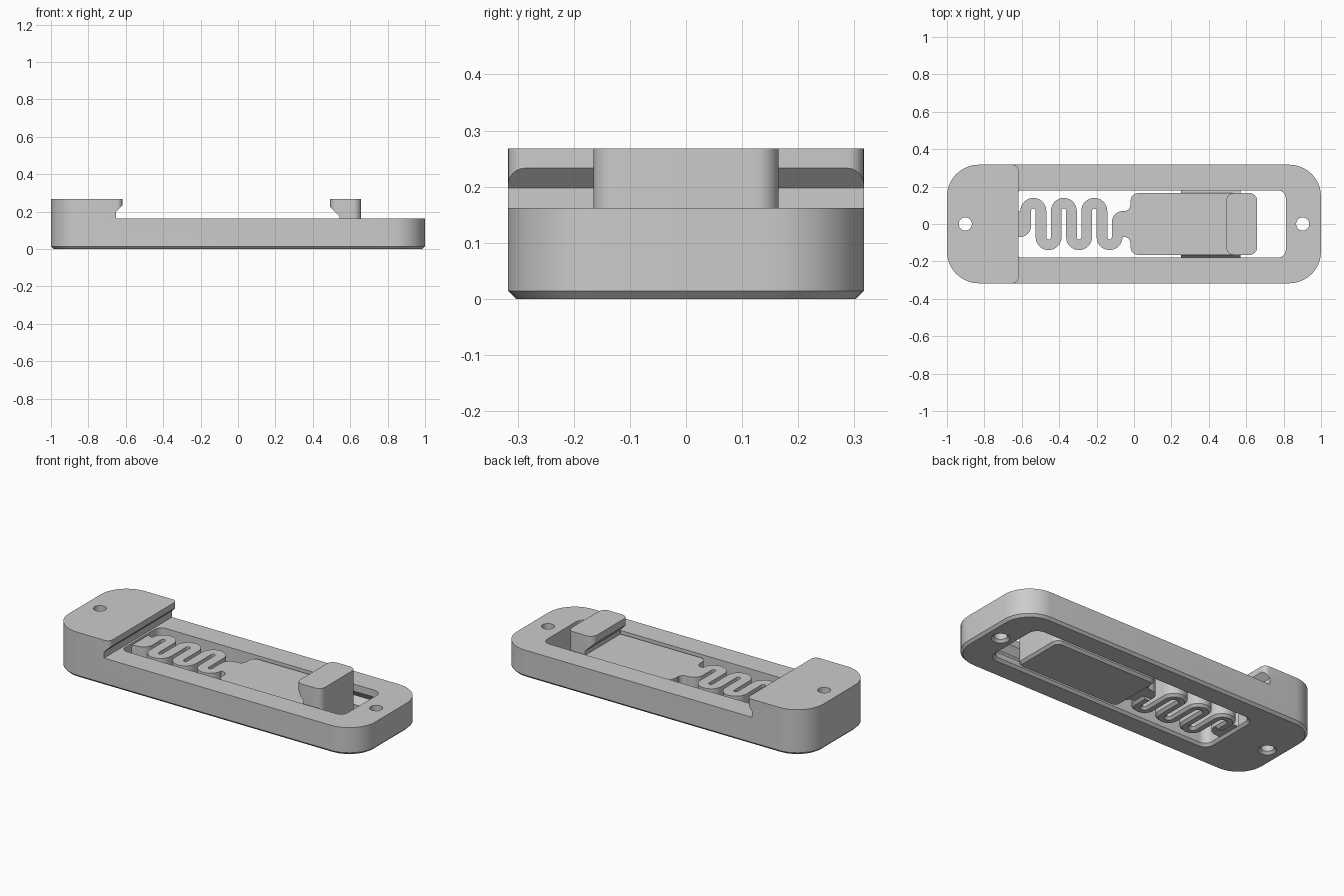
import bpy, bmesh
from math import sin, cos, pi, radians

cube = bpy.data.objects.get("Cube")
if cube:
    bpy.data.objects.remove(cube, do_unlink=True)

grey = bpy.data.materials.new("plain grey")
grey.use_nodes = True
grey.diffuse_color = (0.6, 0.6, 0.6, 1)
grey.node_tree.nodes["Principled BSDF"].inputs["Base Color"].default_value = (0.6, 0.6, 0.6, 1)


def loft(name, rings):
    """Closed solid through rings of equal point count."""
    bm = bmesh.new()
    loops = [[bm.verts.new(p) for p in ring] for ring in rings]
    n = len(loops[0])
    for a, b in zip(loops, loops[1:]):
        for i in range(n):
            j = (i + 1) % n
            bm.faces.new((a[i], a[j], b[j], b[i]))
    bm.faces.new(loops[0][::-1])
    bm.faces.new(loops[-1])
    bmesh.ops.recalc_face_normals(bm, faces=bm.faces)
    mesh = bpy.data.meshes.new(name)
    bm.to_mesh(mesh)
    bm.free()
    obj = bpy.data.objects.new(name, mesh)
    bpy.context.collection.objects.link(obj)
    mesh.materials.append(grey)
    return obj


def arc(cx, cy, r, a0, a1, steps=10):
    return [(cx + r * cos(radians(a0 + (a1 - a0) * i / steps)),
             cy + r * sin(radians(a0 + (a1 - a0) * i / steps))) for i in range(steps + 1)]


def rounded(x0, x1, y, r, z, inset=0.0):
    """Rounded rectangle at height z, shrunk by inset."""
    q, pts = r - inset, []
    for cx, cy, a in ((x1 - r, y - r, 0), (x0 + r, y - r, 90),
                      (x0 + r, r - y, 180), (x1 - r, r - y, 270)):
        pts += [(px, py, z) for px, py in arc(cx, cy, q, a, a + 90)]
    return pts


def plan_prism(name, pts, z0, z1):
    return loft(name, [[(x, y, z) for x, y in pts] for z in (z0, z1)])


def side_prism(name, pts, half):
    return loft(name, [[(x, y, z) for x, z in pts] for y in (-half, half)])


def activate(obj):
    bpy.ops.object.select_all(action='DESELECT')
    obj.select_set(True)
    bpy.context.view_layer.objects.active = obj


def boolean(obj, tool, op='DIFFERENCE'):
    activate(obj)
    mod = obj.modifiers.new("cut", 'BOOLEAN')
    mod.operation, mod.solver, mod.object = op, 'EXACT', tool
    bpy.ops.object.modifier_apply(modifier=mod.name)
    bpy.data.objects.remove(tool, do_unlink=True)


def finish(obj):
    activate(obj)
    bpy.ops.object.shade_smooth_by_angle(angle=radians(30))


DECK, TOP, CH, WIDE = 0.162, 0.268, 0.014, 0.317

# Frame body with chamfered foot
frame = loft("frame", [rounded(-1, 1, WIDE, 0.17, 0, CH),
                       rounded(-1, 1, WIDE, 0.17, CH),
                       rounded(-1, 1, WIDE, 0.17, TOP)])

# Raised end block: lower deck with undercut lip, then rounded lip corners
boolean(frame, side_prism("deck_cutter", [(-0.653, DECK), (-0.653, 0.198), (-0.618, 0.233),
                                          (-0.618, 0.25), (1.1, 0.25), (1.1, DECK)], 0.4))
lip = ([(-0.648, -0.4)] + arc(-0.648, 0.03 - WIDE, 0.03, -90, 0, 6)
       + arc(-0.648, WIDE - 0.03, 0.03, 0, 90, 6) + [(-0.648, 0.4), (1.1, 0.4), (1.1, -0.4)])
boolean(frame, plan_prism("lip_cutter", lip, 0.198, 0.4))

# Window with chamfered lower edge
boolean(frame, loft("window_cutter", [rounded(-0.64, 0.812, 0.18, 0.045, -CH, -2 * CH),
                                      rounded(-0.64, 0.812, 0.18, 0.045, CH),
                                      rounded(-0.64, 0.812, 0.18, 0.045, 0.18)]))

# Screw holes
for x in (-0.902, 0.902):
    boolean(frame, loft("hole_cutter", [[(px, py, z) for px, py in arc(x, 0, r, 0, 350, 35)]
                                        for r, z in ((0.063, -CH), (0.035, CH), (0.035, 0.4))]))

# Guide grooves in both window walls
RAIL = 0.082
for s in (-1, 1):
    boolean(frame, loft("groove_cutter", [[(x, s * 0.16, RAIL - 0.065), (x, s * 0.21, RAIL),
                                           (x, s * 0.16, RAIL + 0.065)] for x in (0.2, 0.77)]))
finish(frame)

# Sliding latch plate
HIGH = 0.15
slider = loft("slider", [rounded(-0.018, 0.658, 0.165, 0.04, 0, CH),
                         rounded(-0.018, 0.658, 0.165, 0.04, CH),
                         rounded(-0.018, 0.658, 0.165, 0.04, HIGH)])

# Hooked latch head
head = loft("latch_head", [rounded(0.493, 0.658, 0.165, 0.04, z) for z in (0.05, TOP)])
boolean(head, side_prism("hook_cutter", [(0.4, 0), (0.543, 0), (0.543, 0.175),
                                         (0.493, 0.225), (0.4, 0.318)], 0.3))
boolean(slider, head, 'UNION')

# Tongues that ride in the grooves
for s in (-1, 1):
    boolean(slider, loft("tongue", [[(x, s * 0.15, RAIL - 0.06), (x, s * 0.195, RAIL),
                                     (x, s * 0.15, RAIL + 0.06)] for x in (0.25, 0.57)]), 'UNION')
finish(slider)

# Meandering spring: centre path with normals, legs joined by half-circle bends
FIRST, PITCH, REACH, HALF = -0.579, 0.0815, 0.07, 0.0285
R = PITCH / 2
path = [((FIRST, 0), (-1, 0))]
for i in range(6):
    cx, up = FIRST + (i + 0.5) * PITCH, 1 if i % 2 == 0 else -1
    for k in range(17):
        a = pi * (1 - k / 16)
        path.append(((cx + R * cos(a), up * (REACH + R * sin(a))),
                     (up * cos(a), sin(a))))
path.append(((FIRST + 6 * PITCH, 0), (-1, 0)))


def ribbon(w, z):
    left = [(p[0] + n[0] * w, p[1] + n[1] * w, z) for p, n in path]
    right = [(p[0] - n[0] * w, p[1] - n[1] * w, z) for p, n in path]
    return left + right[::-1]


spring = loft("spring", [ribbon(HALF - CH, 0), ribbon(HALF, CH), ribbon(HALF, HIGH)])

# Flared roots joining the spring to the slider and, turned about, to the frame
end = FIRST + 6 * PITCH
root = (arc(end - HALF + 0.06, 0.01, 0.06, 180, 90) + arc(-0.05, 0.1, 0.03, 270, 360)
        + [(0.0, 0.1), (0.0, -0.1)] + arc(-0.05, -0.1, 0.03, 0, 90)
        + [(end + HALF, -0.07), (end + HALF, -0.04), (end - HALF, -0.04)])
mid = FIRST + end
parts = [plan_prism("slider_root", root, CH, HIGH),
         plan_prism("frame_root", [(mid - x, -y) for x, y in root], CH, HIGH)]
activate(spring)
for p in parts:
    p.select_set(True)
bpy.ops.object.join()
finish(spring)
